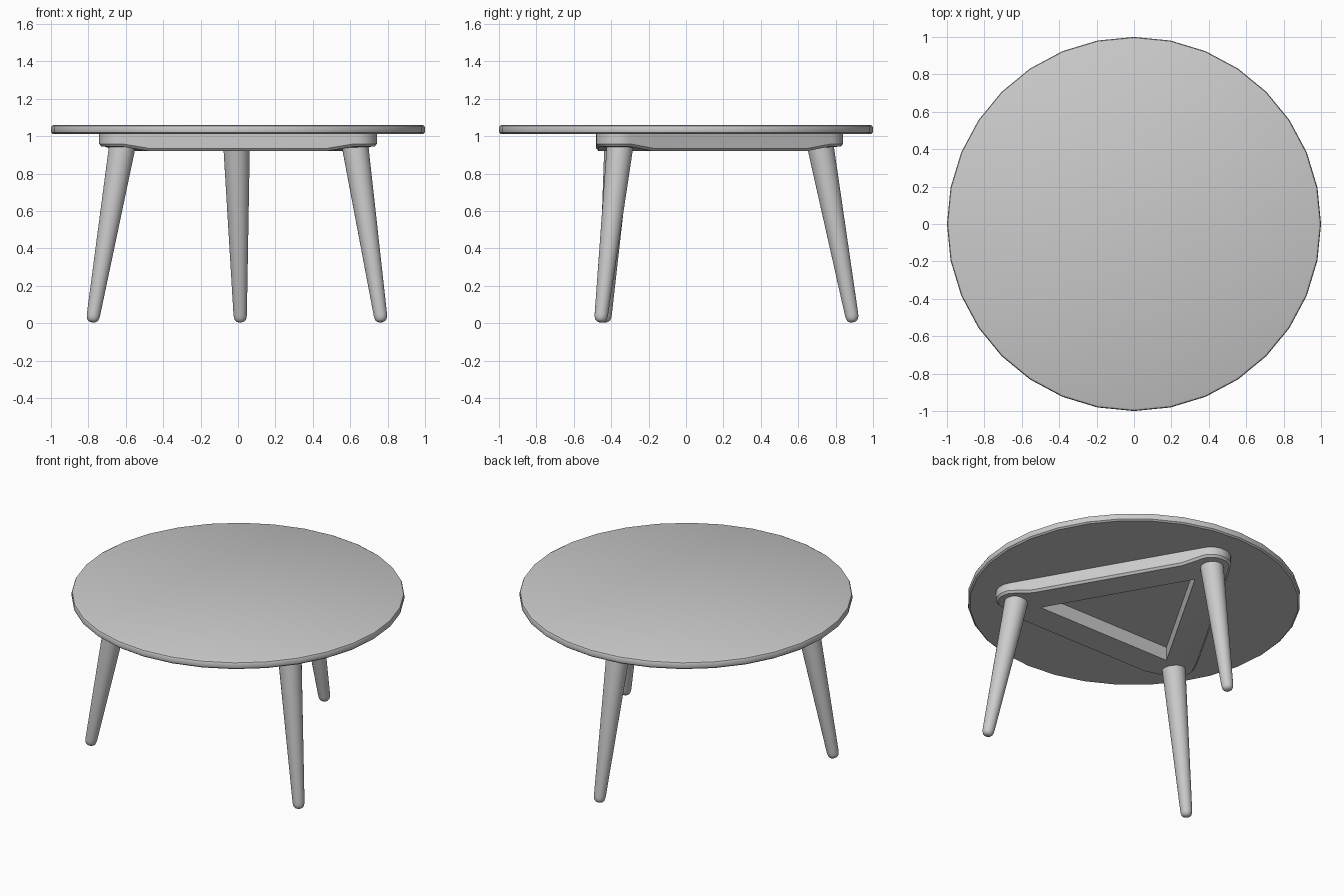
import bpy, bmesh, math
from mathutils import Vector

cube = bpy.data.objects.get("Cube")
if cube:
    bpy.data.objects.remove(cube, do_unlink=True)

grey = bpy.data.materials.new("plain grey")
grey.use_nodes = True
grey.diffuse_color = (0.6, 0.6, 0.6, 1)
grey.node_tree.nodes["Principled BSDF"].inputs["Base Color"].default_value = (0.6, 0.6, 0.6, 1)


def finish(name, bm, angle=30):
    """Turn a bmesh into a shaded object."""
    bmesh.ops.recalc_face_normals(bm, faces=bm.faces)
    mesh = bpy.data.meshes.new(name)
    bm.to_mesh(mesh)
    bm.free()
    mesh.materials.append(grey)
    obj = bpy.data.objects.new(name, mesh)
    bpy.context.collection.objects.link(obj)
    bpy.ops.object.select_all(action="DESELECT")
    obj.select_set(True)
    bpy.context.view_layer.objects.active = obj
    bpy.ops.object.shade_smooth_by_angle(angle=math.radians(angle))
    return obj


def lathe(bm, profile, sides):
    """Closed solid of revolution about z from (radius, height) rings."""
    rings = [[bm.verts.new((r * math.cos(2 * math.pi * i / sides),
                            r * math.sin(2 * math.pi * i / sides), z))
              for i in range(sides)] for r, z in profile]
    for a, b in zip(rings, rings[1:]):
        bridge(bm, a, b)
    bm.faces.new(rings[0])
    bm.faces.new(rings[-1])


def bridge(bm, a, b):
    for i in range(len(a)):
        j = (i + 1) % len(a)
        bm.faces.new((a[i], a[j], b[j], b[i]))


def polar(radius, degrees, z=0.0):
    a = math.radians(degrees)
    return Vector((radius * math.cos(a), radius * math.sin(a), z))


CORNERS = {"back": 90, "right": 210, "left": 330}

# Round top with eased edges
bm = bmesh.new()
lathe(bm, [(0.988, 1.01), (0.998, 1.018), (1.0, 1.026), (1.0, 1.046),
           (0.996, 1.055), (0.985, 1.06)], 32)
finish("table_top", bm)

# Triangular frame: rounded corners, deeper rails, triangular opening
bm = bmesh.new()


def outline(radius, lift, top=None):
    """Loop of 3 x (corner arc + two rail points), with corner arcs raised."""
    loop = []
    angles = list(CORNERS.values())
    for k, ang in enumerate(angles):
        centre = polar(0.72, ang)
        arc = [centre + polar(radius, ang - 60 + 120 * i / 10) for i in range(11)]
        nxt = angles[(k + 1) % 3]
        end = polar(0.72, nxt) + polar(radius, nxt - 60)
        rail = [arc[-1].lerp(end, t) for t in (0.12, 0.88)]
        for pts, z in ((arc, 0.945), (rail, 0.92)):
            for p in pts:
                p.z = top if top is not None else z + lift
                loop.append(bm.verts.new(p))
    return loop


upper = outline(0.12, 0, 1.012)
side = outline(0.12, 0.014)
lower = outline(0.108, 0)
bridge(bm, upper, side)
bridge(bm, side, lower)
hole_low = [bm.verts.new(polar(0.57, a, 0.92)) for a in CORNERS.values()]
hole_top = [bm.verts.new(polar(0.57, a, 1.012)) for a in CORNERS.values()]
bridge(bm, hole_low, hole_top)
for k in range(3):
    n = (k + 1) % 3
    first = 13 * k - 1      # rail point that leads into this corner
    for i in range(first, first + 12):
        bm.faces.new((hole_low[k], lower[i], lower[i + 1]))
    bm.faces.new((hole_low[k], lower[13 * k + 11], lower[13 * k + 12], hole_low[n]))
finish("triangle_frame", bm)

# Tapered, splayed legs with rounded feet
for name, ang in CORNERS.items():
    foot = polar(0.893, ang - 0.8, 0.005)
    top = polar(0.72, ang + 0.6, 0.94)
    axis = top - foot
    bm = bmesh.new()
    lathe(bm, [(0.010, 0.0), (0.021, 0.004), (0.030, 0.013), (0.034, 0.026),
               (0.036, 0.04), (0.071, axis.length)], 24)
    leg = finish(name + "_leg", bm, 40)
    leg.location = foot
    leg.rotation_euler = axis.to_track_quat("Z", "Y").to_euler()
